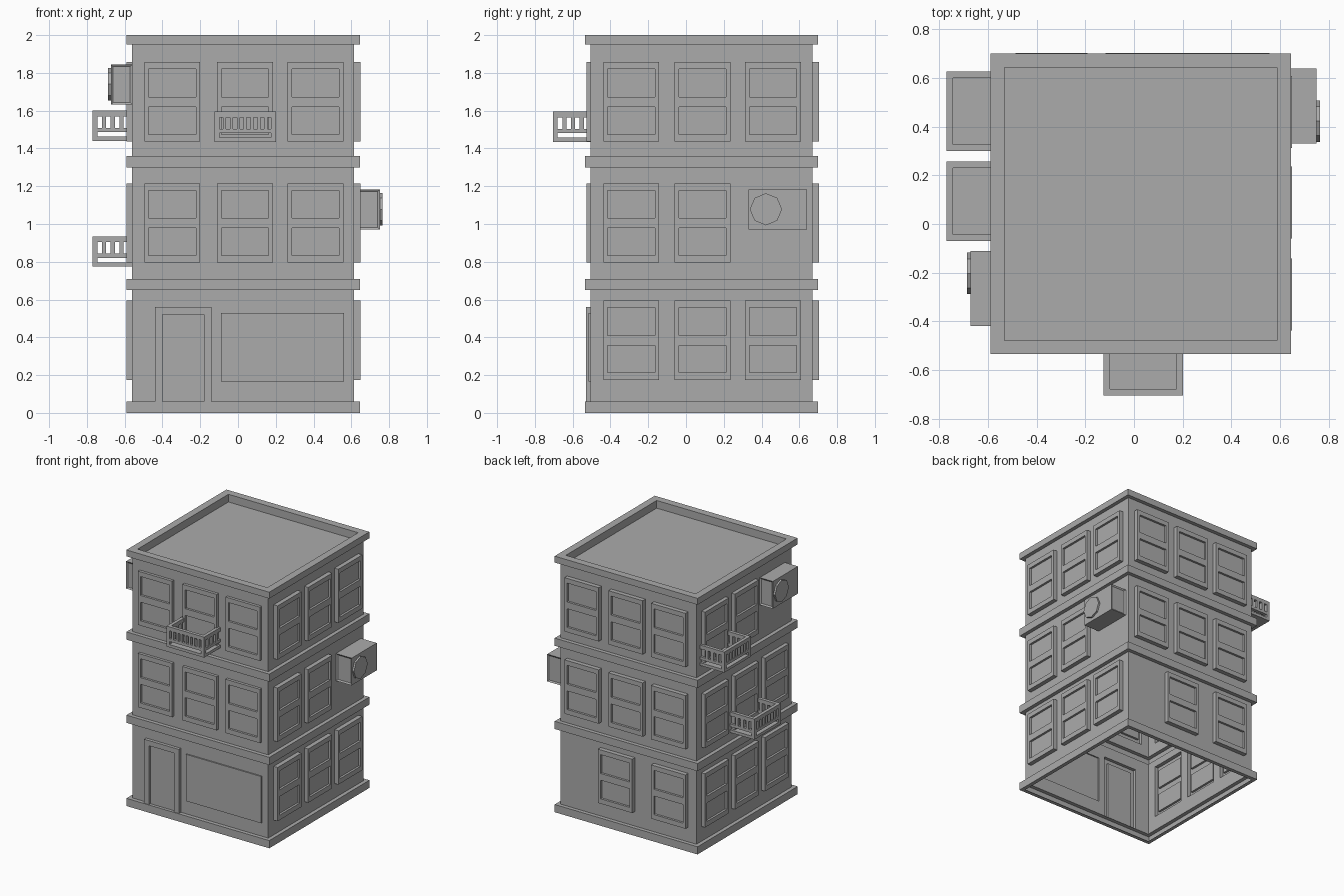
import bpy
import bmesh
from math import radians
from mathutils import Matrix, Vector

cube = bpy.data.objects.get("Cube")
if cube:
    bpy.data.objects.remove(cube, do_unlink=True)

# One plaster grey for the whole building
grey = bpy.data.materials.new("plaster_grey")
grey.use_nodes = True
COLOUR = (0.41, 0.41, 0.41, 1)
grey.diffuse_color = COLOUR
grey.node_tree.nodes["Principled BSDF"].inputs["Base Color"].default_value = COLOUR

X0, X1, Y0, Y1 = -0.56, 0.615, -0.505, 0.67
FLOORS = [(0.06, 0.65), (0.71, 1.30), (1.36, 1.95)]
SILLS = [0.175, 0.795, 1.437]

# Each side: turn about z, wall distance, extent along the wall, frame depth.
# Local space has the wall facing -y, u running right as seen from outside.
SIDES = {
    "front": (0, -Y0, X0, X1, 0.022),
    "right": (90, X1, Y0, Y1, 0.034),
    "back": (180, Y1, -X1, -X0, 0.034),
    "left": (270, -X0, -Y1, -Y0, 0.03),
}


def finish(name, bm, side=None):
    bmesh.ops.recalc_face_normals(bm, faces=bm.faces)
    mesh = bpy.data.meshes.new(name)
    if side:
        turn, dist = SIDES[side][:2]
        bm.transform(Matrix.Rotation(radians(turn), 4, "Z") @ Matrix.Translation((0, -dist, 0)))
    bm.to_mesh(mesh)
    bm.free()
    mesh.materials.append(grey)
    obj = bpy.data.objects.new(name, mesh)
    bpy.context.collection.objects.link(obj)
    return obj


def quad(bm, *points):
    bm.faces.new([bm.verts.new(p) for p in points])


def box(bm, u0, u1, d0, d1, z0, z1):
    """Box with d measured outwards from the wall."""
    size = Matrix.Diagonal((u1 - u0, d1 - d0, z1 - z0, 1))
    place = Matrix.Translation(((u0 + u1) / 2, -(d0 + d1) / 2, (z0 + z1) / 2))
    return bmesh.ops.create_cube(bm, size=1, matrix=place @ size)["verts"]


def relief(bm, u0, u1, z0, z1, rects):
    """Wall sheet stepped in and out by rectangles (u0, u1, z0, z1, depth)."""
    us = sorted({u0, u1, *(u for r in rects for u in r[:2])})
    zs = sorted({z0, z1, *(z for r in rects for z in r[2:4])})

    def depth(i, j):
        u, z = (us[i] + us[i + 1]) / 2, (zs[j] + zs[j + 1]) / 2
        d = 0
        for r in rects:
            if r[0] < u < r[1] and r[2] < z < r[3]:
                d = r[4]
        return d

    for i in range(len(us) - 1):
        for j in range(len(zs) - 1):
            a, b, c, e = us[i], us[i + 1], zs[j], zs[j + 1]
            d = depth(i, j)
            quad(bm, (a, -d, c), (b, -d, c), (b, -d, e), (a, -d, e))
            if i + 2 < len(us) and depth(i + 1, j) != d:
                n = depth(i + 1, j)
                quad(bm, (b, -d, c), (b, -n, c), (b, -n, e), (b, -d, e))
            if j + 2 < len(zs) and depth(i, j + 1) != d:
                n = depth(i, j + 1)
                quad(bm, (a, -d, e), (b, -d, e), (b, -n, e), (a, -n, e))


def window(centre, sill, depth):
    """Frame with two sunken panes."""
    w, p = 0.148, 0.125
    low, high = sill + 0.038, sill + 0.236
    return [(centre - w, centre + w, sill, sill + 0.42, depth),
            (centre - p, centre + p, low, low + 0.145, depth - 0.017),
            (centre - p, centre + p, high, high + 0.147, depth - 0.017)]


# Window centres per floor, from the ground up
WINDOWS = {
    "front": [(), (-0.348, 0.037, 0.41), (-0.348, 0.037, 0.41)],
    "right": [(-0.29, 0.088, 0.46), (-0.29, 0.088), (-0.29, 0.088, 0.46)],
    "back": [(-0.12, 0.34), (-0.41, -0.03, 0.34), (-0.41, -0.03, 0.34)],
    "left": [(-0.46, -0.09, 0.28), (-0.46, -0.09, 0.28), (-0.46, -0.09)],
}
# Door frame, sunken door leaf and thin shopfront panel
ENTRANCE = [(-0.44, -0.14, 0.06, 0.56, 0.025), (-0.4, -0.18, 0.06, 0.52, 0.006),
            (-0.09, 0.56, 0.165, 0.53, 0.01)]

# Walls
for side, (turn, dist, u0, u1, frame) in SIDES.items():
    bm = bmesh.new()
    for level, (z0, z1) in enumerate(FLOORS):
        rects = []
        for centre in WINDOWS[side][level]:
            rects += window(centre, SILLS[level], frame)
        if side == "front" and level == 0:
            rects = ENTRANCE
        relief(bm, u0, u1, z0, z1, rects)
    bmesh.ops.remove_doubles(bm, verts=bm.verts, dist=1e-5)
    bmesh.ops.dissolve_limit(bm, angle_limit=0.01, verts=bm.verts, edges=bm.edges)
    finish(side + "_wall", bm, side)


def band(name, profile, cap=False):
    """Rectangular ring swept from (offset from the wall, z) points."""
    bm = bmesh.new()
    loops = []
    for o, z in profile:
        corners = [(X0 - o, Y0 - o), (X1 + o, Y0 - o), (X1 + o, Y1 + o), (X0 - o, Y1 + o)]
        loops.append([bm.verts.new((x, y, z)) for x, y in corners])
    for low, high in zip(loops, loops[1:]):
        for i in range(4):
            k = (i + 1) % 4
            bm.faces.new((low[i], low[k], high[k], high[i]))
    if cap:
        bm.faces.new(loops[-1])
    finish(name, bm)


# Ledges between floors, and the roof inside its parapet
LEDGE = 0.03
for name, z0, z1 in (("base_ledge", 0, 0.06), ("lower_ledge", 0.65, 0.71), ("upper_ledge", 1.30, 1.36)):
    band(name, [(0, z0), (LEDGE, z0), (LEDGE, z1), (0, z1)])
band("roof", [(0, 1.95), (LEDGE, 1.95), (LEDGE, 2.0), (-0.027, 2.0), (-0.027, 1.94)], cap=True)


def balcony(name, side, centre, z, reach):
    bm = bmesh.new()
    half, t = 0.163, 0.026
    a, b = centre - half, centre + half
    box(bm, a, b, 0, reach, z, z + 0.022)
    # Middle and top rails run round three sides
    for z0, z1 in ((0.046, 0.068), (0.13, 0.16)):
        box(bm, a, b, reach - t, reach, z + z0, z + z1)
        for u in (a, b - t):
            box(bm, u, u + t, 0, reach - t, z + z0, z + z1)
    # Corner posts
    for u in (a, b - t):
        box(bm, u, u + t, reach - t, reach, z + 0.022, z + 0.13)
    # Front balusters between eight slots
    slot = 0.02
    pitch = (2 * half - 2 * t - slot) / 7
    for i in range(7):
        u = a + t + slot + i * pitch
        box(bm, u, u + pitch - slot, reach - t, reach, z + 0.068, z + 0.13)
    # Side balusters
    for i in range(3):
        d = reach - t - 0.024 - i * 0.046
        for u in (a, b - t):
            box(bm, u, u + t, d - 0.022, d, z + 0.068, z + 0.13)
    finish(name, bm, side)


balcony("front_balcony", "front", 0.038, 1.435, 0.2)
balcony("upper_side_balcony", "left", -0.463, 1.44, 0.21)
balcony("lower_side_balcony", "left", -0.093, 0.775, 0.21)


def air_conditioner(name, side, u, z, reach):
    bm = bmesh.new()
    box(bm, u, u + 0.31, 0, reach, z, z + 0.213)
    # Sunken panels on both ends
    ends = [f for f in bm.faces if abs(f.normal.x) > 0.9]
    bmesh.ops.inset_individual(bm, faces=ends, thickness=0.016, depth=-0.008)
    # Eight-sided fan cover
    place = Matrix.Translation((u + 0.093, -reach - 0.006, z + 0.108)) @ Matrix.Rotation(radians(90), 4, "X")
    bmesh.ops.create_cone(bm, cap_ends=True, segments=8, radius1=0.085, radius2=0.085,
                          depth=0.016, matrix=place)
    finish(name, bm, side)


air_conditioner("right_air_conditioner", "right", 0.33, 0.97, 0.136)
air_conditioner("left_air_conditioner", "left", 0.11, 1.632, 0.113)
